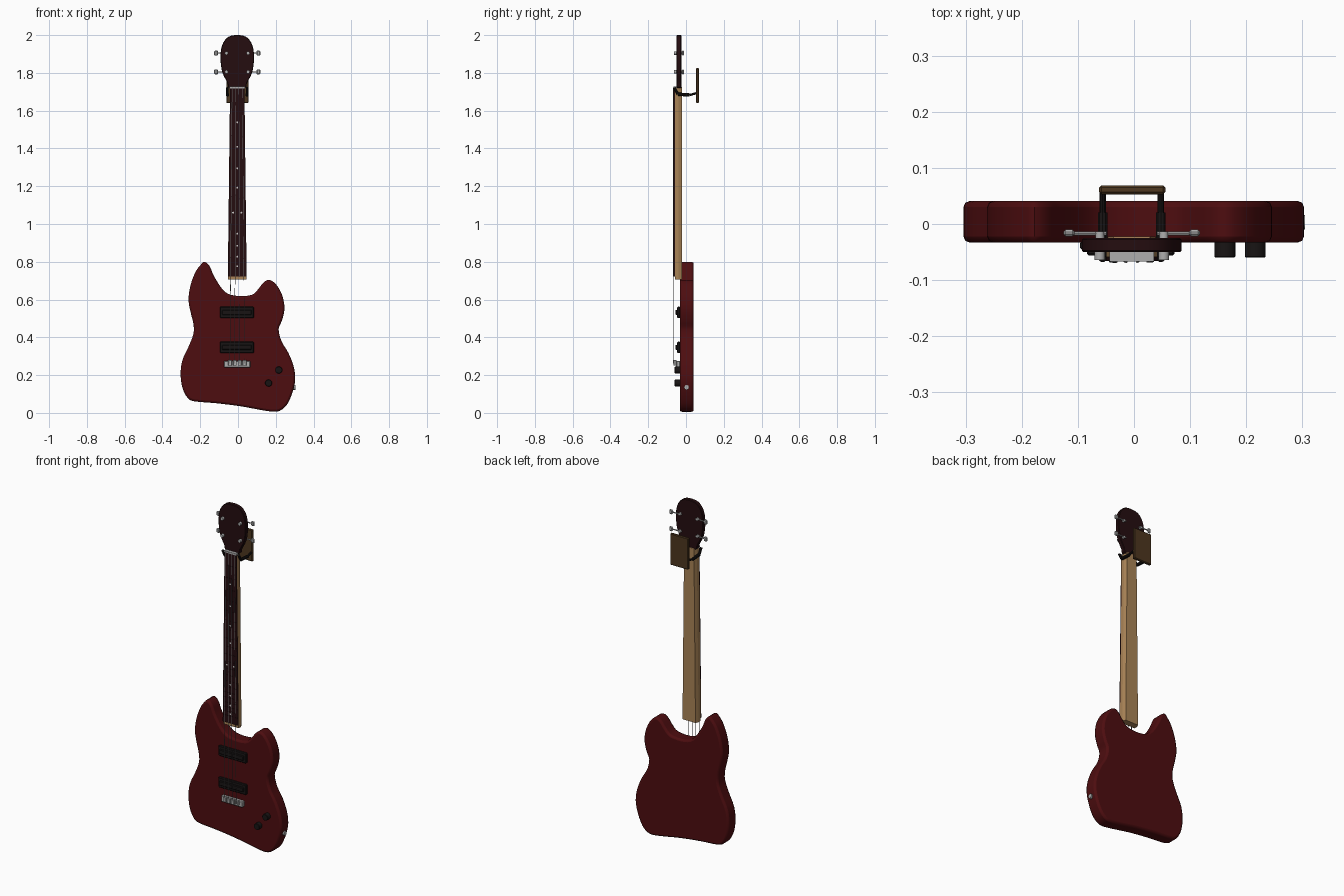
import bpy, bmesh, math
from mathutils import Vector

if "Cube" in bpy.data.objects:
    bpy.data.objects.remove(bpy.data.objects["Cube"])

CX = -0.004  # centre line of neck, headstock and hardware


def material(name, rgb):
    m = bpy.data.materials.new(name)
    m.diffuse_color = (*rgb, 1)
    m.use_nodes = True
    m.node_tree.nodes["Principled BSDF"].inputs["Base Color"].default_value = m.diffuse_color
    return m


RED = material("dark red lacquer", (0.075, 0.004, 0.005))
ROSE = material("dark rosewood", (0.018, 0.004, 0.005))
MAPLE = material("maple", (0.40, 0.23, 0.095))
WALNUT = material("walnut", (0.075, 0.038, 0.014))
BLACK = material("black plastic", (0.009, 0.007, 0.007))
CHROME = material("chrome", (0.42, 0.42, 0.42))
STEEL = material("string steel", (0.16, 0.16, 0.16))
PEARL = material("pearl", (0.6, 0.6, 0.58))


def finish(name, bm, mat, bevel=0, segments=1, smooth=False):
    bmesh.ops.recalc_face_normals(bm, faces=bm.faces)
    me = bpy.data.meshes.new(name)
    bm.to_mesh(me)
    bm.free()
    ob = bpy.data.objects.new(name, me)
    bpy.context.collection.objects.link(ob)
    me.materials.append(mat)
    if bevel:
        mod = ob.modifiers.new("edge", 'BEVEL')
        mod.width, mod.segments = bevel, segments
        mod.limit_method, mod.angle_limit = 'ANGLE', math.radians(50)
    if smooth:
        bpy.ops.object.select_all(action='DESELECT')
        ob.select_set(True)
        bpy.context.view_layer.objects.active = ob
        bpy.ops.object.shade_smooth_by_angle(angle=math.radians(35))
    return ob


def box(name, lo, hi, mat, bevel=0):
    bm = bmesh.new()
    bmesh.ops.create_cube(bm, size=1)
    for v in bm.verts:
        v.co = [l + (c + 0.5) * (h - l) for l, h, c in zip(lo, hi, v.co)]
    return finish(name, bm, mat, bevel)


def rod(name, a, b, r, mat, sides=12, bevel=0):
    a, b = Vector(a), Vector(b)
    bm = bmesh.new()
    bmesh.ops.create_cone(bm, cap_ends=True, segments=sides, radius1=r, radius2=r, depth=(b - a).length)
    q = Vector((0, 0, 1)).rotation_difference(b - a)
    for v in bm.verts:
        v.co = q @ v.co + (a + b) / 2
    return finish(name, bm, mat, bevel, smooth=True)


def spline(pts, n=3):
    """Closed smooth curve through the points."""
    out, k = [], len(pts)
    for i in range(k):
        p0, p1, p2, p3 = (Vector(pts[(i + j) % k]) for j in (-1, 0, 1, 2))
        for s in range(n):
            t = s / n
            out.append(0.5 * (2 * p1 + (p2 - p0) * t + (2 * p0 - 5 * p1 + 4 * p2 - p3) * t * t
                              + (3 * p1 - p0 - 3 * p2 + p3) * t ** 3))
    return out


def slab(name, outline, y0, y1, mat, bevel, segments=1):
    bm = bmesh.new()
    face = bm.faces.new([bm.verts.new((p[0], y0, p[1])) for p in outline])
    ext = bmesh.ops.extrude_face_region(bm, geom=[face])
    for v in ext["geom"]:
        if isinstance(v, bmesh.types.BMVert):
            v.co.y = y1
    return finish(name, bm, mat, bevel, segments, smooth=True)


# Body: double-horned slab
BODY = [(-.177, .80), (-.15, .777), (-.13, .73), (-.092, .667), (-.055, .632), (0, .619),
        (.07, .624), (.103, .65), (.135, .69), (.167, .704), (.204, .677), (.235, .62),
        (.246, .55), (.232, .487), (.215, .443), (.23, .38), (.267, .317), (.294, .248),
        (.303, .18), (.289, .11), (.262, .048), (.23, .016), (.193, .006), (.124, .015),
        (.008, .036), (-.124, .052), (-.23, .061), (-.267, .08), (-.294, .132), (-.304, .206),
        (-.294, .28), (-.262, .35), (-.236, .418), (-.236, .47), (-.251, .534), (-.262, .60),
        (-.251, .677), (-.225, .746), (-.198, .783)]
slab("body", spline(BODY), -.033, .041, RED, .011, 2)

# Headstock: rounded paddle
half = [(.04, 1.72), (.052, 1.748), (.078, 1.80), (.088, 1.86), (.087, 1.915), (.074, 1.96), (.045, 1.992)]
HEAD = [(CX + x, z) for x, z in half] + [(CX, 2.0)] + [(CX - x, z) for x, z in reversed(half)]
slab("headstock", spline(HEAD), -.05, -.025, ROSE, .003)


# Neck and fingerboard: tapered prisms, section given as (width factor, y)
def tapered(name, section, z0, z1, w0, w1, mat, bevel=0):
    bm = bmesh.new()
    rings = [[bm.verts.new((CX + f * w, y, z)) for f, y in section] for z, w in ((z0, w0), (z1, w1))]
    n = len(section)
    for i in range(n):
        j = (i + 1) % n
        bm.faces.new((rings[0][i], rings[0][j], rings[1][j], rings[1][i]))
    for r in rings:
        bm.faces.new(r)
    return finish(name, bm, mat, bevel)


def neck_half(z):
    return .050 - .012 * (z - .705) / 1.02


tapered("neck", [(-1, -.059), (1, -.059), (1, -.04), (.84, -.022), (-.84, -.022), (-1, -.04)],
        .705, 1.725, .050, .038, MAPLE)
tapered("fingerboard", [(-1, -.065), (1, -.065), (1, -.059), (-1, -.059)],
        .722, 1.72, .0497, .038, ROSE)
box("nut", (CX - .04, -.067, 1.717), (CX + .04, -.05, 1.727), CHROME)

# Frets and position dots
SCALE = 1.36
fret_z = [1.72 - SCALE * (1 - 2 ** (-i / 12)) for i in range(22)]
for i in range(1, 22):
    z, w = fret_z[i], neck_half(fret_z[i]) - .002
    box(f"fret_{i}", (CX - w, -.0662, z - .0008), (CX + w, -.064, z + .0008), ROSE)
for i in (3, 5, 7, 9, 12, 15, 17, 19, 21):
    z = (fret_z[i] + fret_z[i - 1]) / 2
    for x in ((-.022, .022) if i == 12 else (0,)):
        rod(f"dot_{i}", (CX + x, -.064, z), (CX + x, -.0656, z), .005, PEARL)

# Strings
for i in range(4):
    k = (i - 1.5) / 1.5
    rod(f"string_{i + 1}", (CX + k * .039, -.067, .262), (CX + k * .027, -.068, 1.722),
        .0017 - .0002 * i, STEEL, 6)

# Pickups: cover with raised centre bar
for n, z in (("neck", .532), ("bridge", .347)):
    box(f"{n}_pickup", (CX - .092, -.047, z - .03), (CX + .088, -.03, z + .03), BLACK, .004)
    box(f"{n}_pickup_bar", (CX - .08, -.056, z - .013), (CX + .076, -.045, z + .013), BLACK, .003)

# Bridge with saddles
box("bridge", (CX - .071, -.052, .24), (CX + .069, -.03, .276), CHROME, .004)
for i in range(4):
    x = CX + (i - 1.5) * .026
    box(f"saddle_{i + 1}", (x - .01, -.066, .25), (x + .01, -.05, .28), CHROME, .002)

# Control knobs and output jack
for i, (x, z) in enumerate(((.216, .227), (.162, .158))):
    rod(f"control_knob_{i + 1}", (x, -.03, z), (x, -.06, z), .0185, BLACK, 20, .002)
rod("output_jack", (.28, .003, .135), (.305, .003, .135), .013, CHROME, 12)

# Tuners: post on the front, shaft and key behind
for s in (-1, 1):
    for z in (1.905, 1.805):
        tag = f"{'left' if s < 0 else 'right'}_{'upper' if z > 1.85 else 'lower'}"
        px = CX + s * .057
        rod(f"tuner_post_{tag}", (px, -.025, z), (px, -.064, z), .0095, CHROME)
        rod(f"tuner_shaft_{tag}", (CX + s * .045, -.017, z), (CX + s * .108, -.017, z), .0035, CHROME, 8)
        rod(f"tuner_gear_{tag}", (px, -.027, z), (px, -.013, z), .008, CHROME)
        kx = CX + s * .112
        box(f"tuner_key_{tag}", (kx - .01, -.022, z - .013), (kx + .01, -.010, z + .013), CHROME, .004)

# Wall hanger: plate and two padded arms cradling the neck
box("hanger_plate", (CX - .058, .053, 1.64), (CX + .06, .069, 1.825), WALNUT, .004)
for s in (-1, 1):
    x = CX + s * .052
    path = [(x, .056, 1.693), (x, .02, 1.683), (x, -.043, 1.687), (x, -.062, 1.722)]
    for i, r in enumerate((.006, .009, .007)):
        rod(f"hanger_arm_{'left' if s < 0 else 'right'}_{i + 1}", path[i], path[i + 1], r, BLACK, 10)
